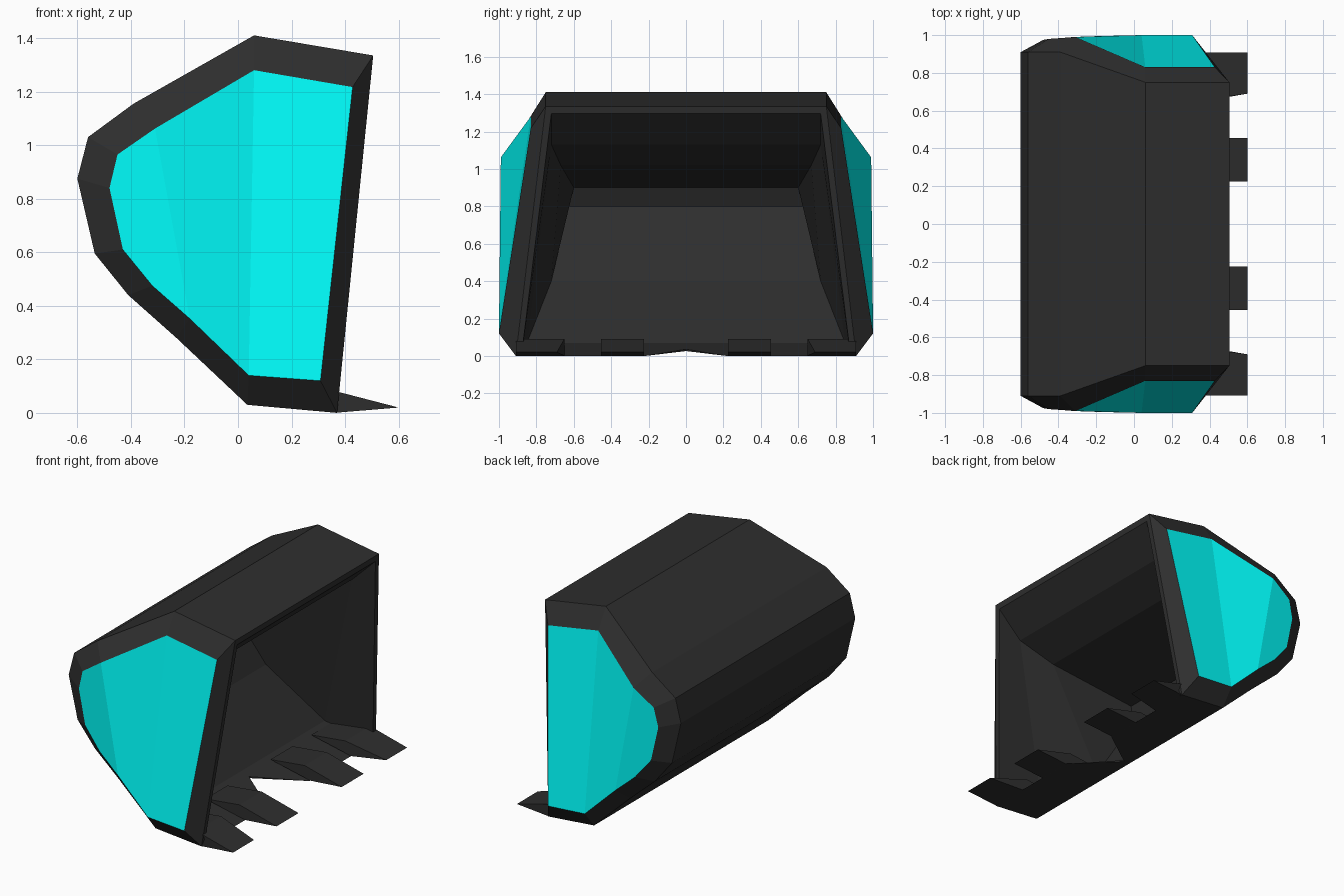
import bpy, bmesh

if "Cube" in bpy.data.objects:
    bpy.data.objects.remove(bpy.data.objects["Cube"])


def material(name, rgb):
    m = bpy.data.materials.new(name)
    m.diffuse_color = (*rgb, 1)
    m.use_nodes = True
    m.node_tree.nodes["Principled BSDF"].inputs["Base Color"].default_value = m.diffuse_color
    return m


dark = material("dark_steel", (0.027, 0.027, 0.027))
cyan = material("cyan_paint", (0.0, 0.98, 0.96))


def make(name, verts, faces, mat, mirror=False, recalc=True):
    me = bpy.data.meshes.new(name)
    me.from_pydata(verts, [], faces)
    if recalc:
        bm = bmesh.new()
        bm.from_mesh(me)
        bmesh.ops.remove_doubles(bm, verts=bm.verts, dist=0.0005)
        bmesh.ops.recalc_face_normals(bm, faces=bm.faces)
        bm.to_mesh(me)
        bm.free()
    me.materials.append(mat)
    ob = bpy.data.objects.new(name, me)
    bpy.context.collection.objects.link(ob)
    if mirror:
        ob.modifiers.new("mirror", "MIRROR").use_axis = (False, True, False)
    return ob


# Profiles as (x, z, half width), clockwise from the top
outer = [(0.06, 1.41, .75), (0.505, 1.335, .75), (0.37, 0, .91), (0.035, 0.03, .91),
         (-0.23, 0.28, .91), (-0.41, 0.44, .91), (-0.535, 0.595, .91),
         (-0.6, 0.875, .91), (-0.56, 1.03, .91), (-0.39, 1.155, .91)]
panel = [(0.06, 1.28, .83), (0.428, 1.217, .83), (0.308, 0.12, 1), (0.04, 0.14, 1),
         (-0.18, 0.352, .995), (-0.32, 0.475, .99), (-0.43, 0.61, .98),
         (-0.48, 0.84, .975), (-0.45, 0.965, .98), (-0.31, 1.062, .99)]
inner = [(0.33, 1.13, .72), (0.5, 1.295, .72), (0.37, 0, .88), (0.04, 0.07, .85),
         (-0.3, 0.4, .72), (-0.52, 0.8, .63), (-0.48, 0.9, .60), (0.1, 1.02, .67)]


def pt(p, side):
    return (p[0], side * p[2], p[1])


# Bucket shell: outer skin, bevelled ends, rim and cavity
verts, faces = [], []


def add(*points):
    faces.append(list(range(len(verts), len(verts) + len(points))))
    verts.extend(points)


def skin(profile, skip):
    n = len(profile)
    for i in range(n):
        if i not in skip:
            a, b = profile[i], profile[(i + 1) % n]
            add(pt(a, 1), pt(b, 1), pt(b, -1), pt(a, -1))


skin(outer, (1, 2))
skin(inner, (1, 2))
for s in (1, -1):
    for i in range(10):
        j = (i + 1) % 10
        add(pt(outer[i], s), pt(outer[j], s), pt(panel[j], s), pt(panel[i], s))
    # rim and inner side wall
    add(pt(outer[1], s), pt(outer[2], s), pt(inner[2], s), pt(inner[1], s))
    for loop in ((0, 1, 2, 3), (0, 3, 4, 7), (4, 5, 6, 7)):
        add(*[pt(inner[k], s) for k in loop])
add(pt(outer[1], 1), pt(outer[1], -1), pt(inner[1], -1), pt(inner[1], 1))

# Floor and underside with the V notch in the middle of the cutting edge
notch = (0.37, 0, 0.22)
apex_low, apex_top = (0.08, 0, 0.026), (0.08, 0, 0.036)
for base, apex, corners in ((outer[3], apex_low, (outer[2], inner[2])),
                            (inner[3], apex_top, (inner[2],))):
    half = [pt(base, 1)] + [pt(c, 1) for c in corners] + [pt(notch, 1)]
    add(*half, apex, *[(x, -y, z) for x, y, z in reversed(half)])
for s in (1, -1):
    add(pt(notch, s), apex_low, apex_top)
make("bucket_shell", verts, faces, dark)

# Coloured side panels, folded along two lines
make("side_panel", [pt(p, -1) for p in panel],
     [(3, 2, 1, 0), (9, 4, 3, 0), (9, 8, 7, 6, 5, 4)], cyan, mirror=True, recalc=False)

# Wedge teeth on the cutting edge, mirrored in pairs
wedge = [(0.6, 0.02), (0.33, 0.09), (0.08, 0.063), (0.37, 0.001)]
for name, tip, root in (("outer_tooth", (.69, .908), (.65, .908)),
                        ("inner_tooth", (.225, .455), (.225, .455))):
    v = []
    for k in (0, 1):
        for i, (x, z) in enumerate(wedge):
            y = tip[k] if i == 0 else root[k]
            if i == 2:
                y = min(y, 0.85)
            v.append((x, y, z))
    f = [(0, 1, 2, 3), (4, 7, 6, 5)] + [(i, (i + 1) % 4, (i + 1) % 4 + 4, i + 4) for i in range(4)]
    make(name, v, f, dark, mirror=True)
